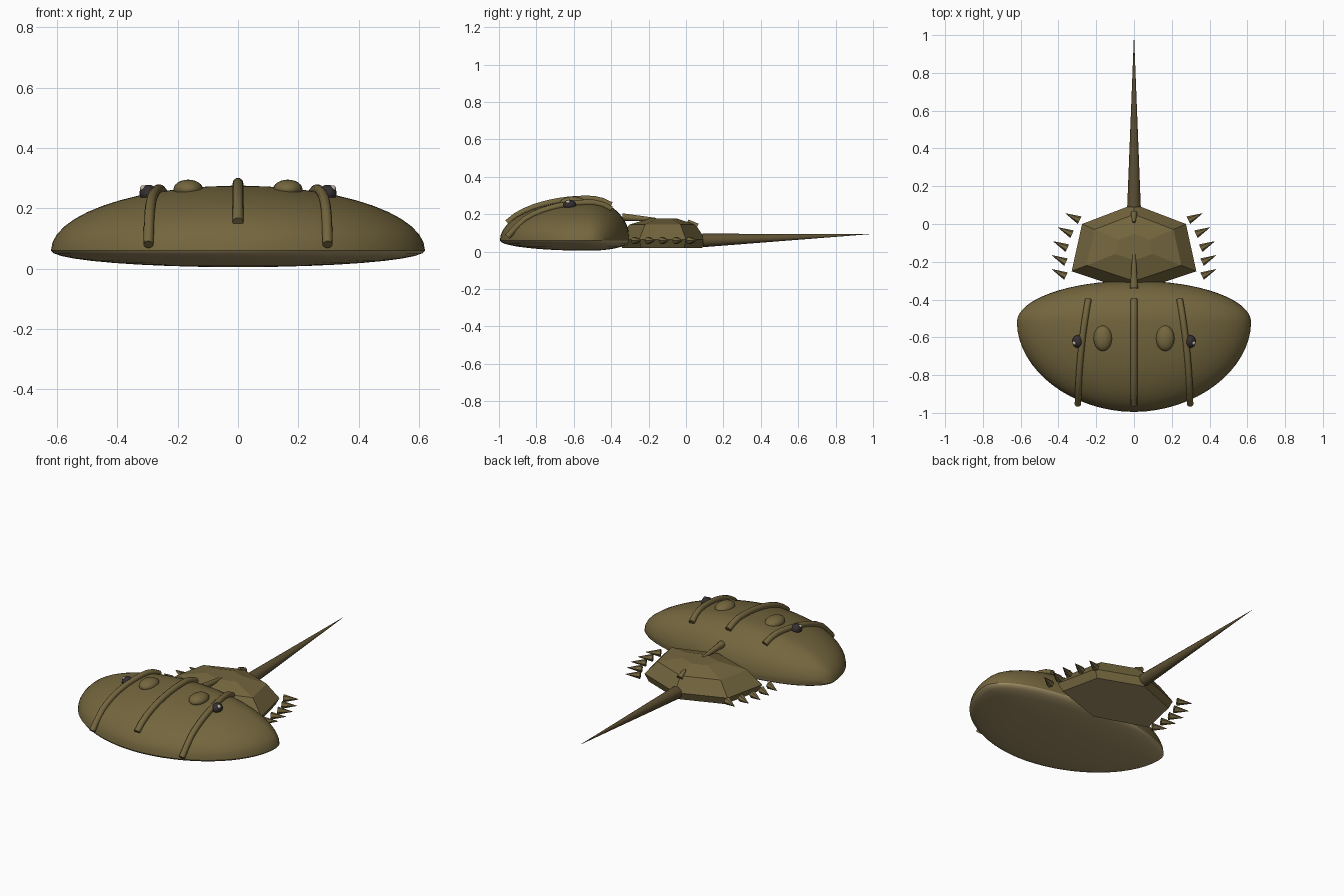
import bpy, bmesh, math
from mathutils import Vector

if "Cube" in bpy.data.objects:
    bpy.data.objects.remove(bpy.data.objects["Cube"])


def material(name, rgb):
    m = bpy.data.materials.new(name)
    m.diffuse_color = (*rgb, 1)
    m.use_nodes = True
    m.node_tree.nodes["Principled BSDF"].inputs["Base Color"].default_value = m.diffuse_color
    return m


SHELL = material("olive shell", (0.175, 0.133, 0.048))
BELLY = material("tan belly", (0.38, 0.29, 0.14))
TAIL = material("dark olive tail", (0.11, 0.08, 0.032))
DARK = material("dark eye", (0.035, 0.028, 0.03))
GLINT = material("pale glint", (0.5, 0.45, 0.36))


def finish(name, bm, mat, angle=None, belly_z=None):
    bmesh.ops.recalc_face_normals(bm, faces=bm.faces)
    # Faces below belly_z that look down get the belly colour
    if belly_z is not None:
        for f in bm.faces:
            if f.calc_center_median().z < belly_z and f.normal.z < -0.05:
                f.material_index = 1
    me = bpy.data.meshes.new(name)
    bm.to_mesh(me)
    bm.free()
    me.materials.append(mat)
    if belly_z is not None:
        me.materials.append(BELLY)
    ob = bpy.data.objects.new(name, me)
    bpy.context.collection.objects.link(ob)
    if angle:
        bpy.ops.object.select_all(action='DESELECT')
        ob.select_set(True)
        bpy.context.view_layer.objects.active = ob
        bpy.ops.object.shade_smooth_by_angle(angle=math.radians(angle))
    return ob


def loft(bm, rings, caps=True):
    vr = [[bm.verts.new(p) for p in r] for r in rings]
    for a, b in zip(vr, vr[1:]):
        n = len(a)
        for i in range(n):
            bm.faces.new((a[i], a[(i + 1) % n], b[(i + 1) % n], b[i]))
    if caps:
        bm.faces.new(vr[0])
        bm.faces.new(vr[-1])


def tube(name, pts, radii, mat, sides=10, angle=50):
    pts = [Vector(p) for p in pts]
    bm = bmesh.new()
    rings = []
    for i, p in enumerate(pts):
        d = (pts[min(i + 1, len(pts) - 1)] - pts[max(i - 1, 0)]).normalized()
        s = d.cross(Vector((0, 0, 1))).normalized()
        u = s.cross(d)
        rings.append([p + radii[i] * (s * math.cos(t) + u * math.sin(t))
                      for t in (2 * math.pi * k / sides for k in range(sides))])
    loft(bm, rings)
    return finish(name, bm, mat, angle)


def ball(name, loc, size, mat, seg=16):
    bm = bmesh.new()
    bmesh.ops.create_uvsphere(bm, u_segments=seg, v_segments=seg // 2 + 2, radius=1)
    for v in bm.verts:
        v.co = Vector((v.co.x * size[0], v.co.y * size[1], v.co.z * size[2])) + Vector(loc)
    return finish(name, bm, mat, 60)


# Front shell: rounded outline, domed top, shallow belly
CY, RIM, A, FRONT, BACK = -0.52, 0.06, 0.62, 0.475, 0.22


def radius_at(x, y):
    b = FRONT if y < CY else BACK
    p = 1.93 if y < CY else 2
    return (abs(x / A) ** p + abs((y - CY) / b) ** p) ** (1 / p)


def dome_z(x, y):
    r = min(radius_at(x, y), 1)
    return RIM + 0.215 * math.sqrt(1 - r * r)


def outline(t):
    x = A * math.cos(t)
    y = math.sin(t) * (BACK if math.sin(t) > 0 else FRONT)
    k = radius_at(x, CY + y)
    return x / k, y / k


N = 64
plan = [outline(2 * math.pi * i / N) for i in range(N)]
bm = bmesh.new()
rings = []
for j in range(-9, 13):
    h = 0.055 if j < 0 else 0.215
    a = j / (9.3 if j < 0 else 12.3) * math.pi / 2
    rings.append([(x * math.cos(a), CY + y * math.cos(a), RIM + h * math.sin(a)) for x, y in plan])
loft(bm, rings)
finish("front_shell", bm, SHELL, 40, RIM)

# Ridges that follow the dome
ys = [-0.955 + 0.555 * i / 12 for i in range(13)]
tube("middle_ridge", [(0, y, dome_z(0, y) + 0.008) for y in ys], [0.018] * 13, SHELL)
for s, side in ((-1, "left"), (1, "right")):
    path = []
    for y in ys:
        t = (y + 0.955) / 0.555
        x = 0.297 - 0.01 * t - 0.045 * t * t
        low = 0.08 + (y + 0.955) * 0.75 if y < -0.86 else 0
        path.append((s * x, y, max(dome_z(x, y) + 0.008, low)))
    tube(side + "_ridge", path, [0.017] * 13, SHELL)
    # Bumps and eyes
    ball(side + "_bump", (s * 0.165, -0.605, 0.263), (0.049, 0.068, 0.032), SHELL, 20)
    ball(side + "_eye", (s * 0.297, -0.622, 0.25), (0.03, 0.034, 0.028), DARK)
    ball(side + "_eye_glint", (s * 0.314, -0.63, 0.265), (0.012, 0.012, 0.011), GLINT, 10)

# Rear shell: faceted hexagon
hexa = [(0, 0.105), (0.275, 0), (0.33, -0.25), (0, -0.36), (-0.33, -0.25), (-0.275, 0)]
MID = -0.12
bm = bmesh.new()
loft(bm, [[(x * k, MID + (y - MID) * k, z) for x, y in hexa]
          for k, z in ((0.92, 0.02), (1, 0.065), (0.76, 0.145), (0.3, 0.178))])
finish("rear_shell", bm, SHELL, None, 0.03)

# Spikes along the middle of the rear shell
tube("hinge_spike", [(0, -0.34, 0.185), (0, -0.16, 0.172)], [0.021, 0.009], SHELL)
tube("rear_spike", [(0, 0.06, 0.135), (0, 0.01, 0.165)], [0.017, 0.008], SHELL)

# Side spines
for s, side in ((-1, "left"), (1, "right")):
    for i, x in enumerate((0.288, 0.328, 0.353, 0.36, 0.36)):
        y = 0.02 - 0.074 * i
        tube(f"{side}_spine_{i + 1}", [(s * x, y, 0.06), (s * (x + 0.074), y + 0.036, 0.06)],
             [0.022, 0.001], SHELL, 6, 20)

# Tail
tube("tail", [(0, 0.09, 0.06), (0, 0.995, 0.095)], [0.036, 0.0005], TAIL, 12, 50)
